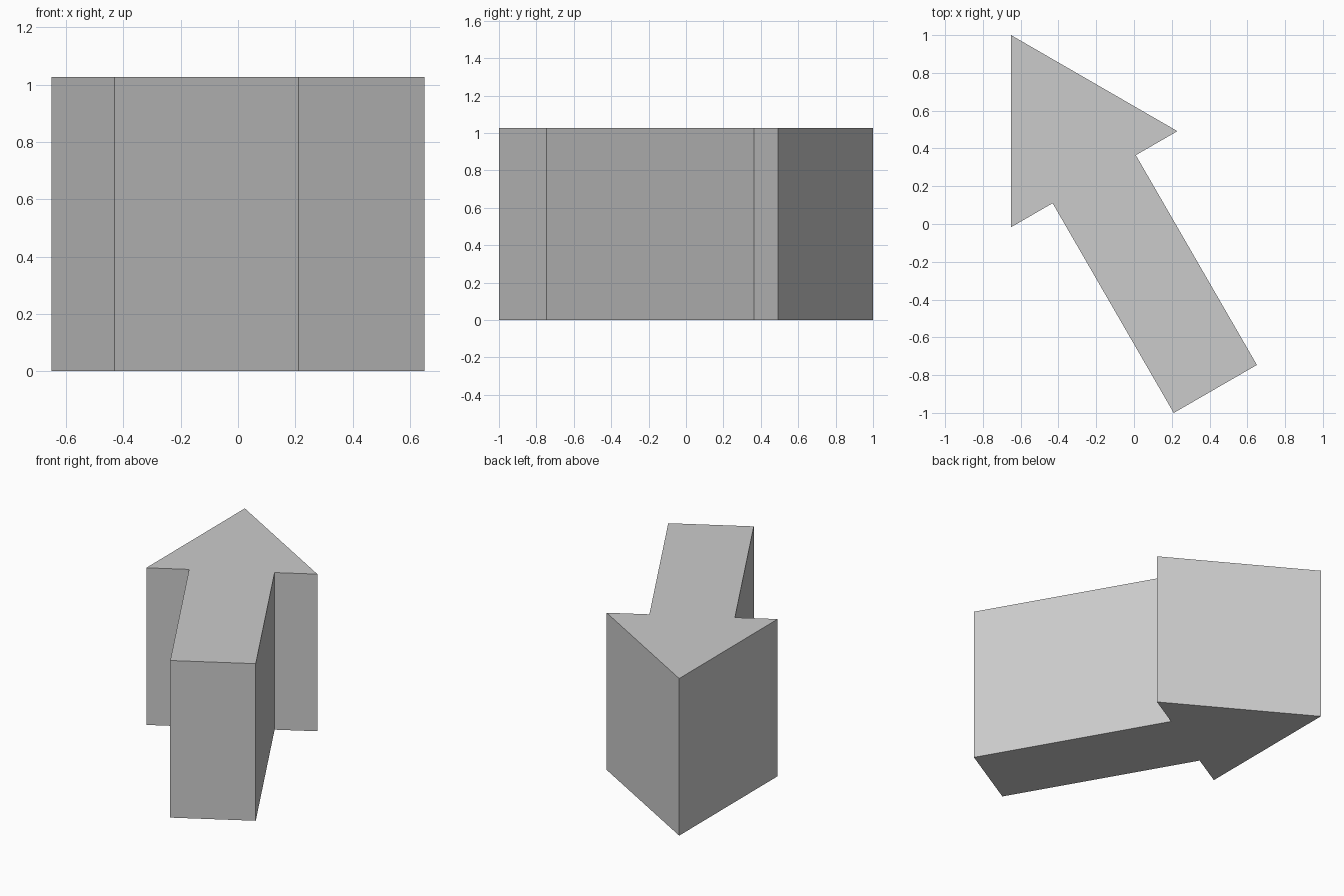
import bpy
import bmesh
from mathutils import Matrix, Vector
from math import radians, sqrt

if "Cube" in bpy.data.objects:
    bpy.data.objects.remove(bpy.data.objects["Cube"])

HEAD_W = 1.017                     # side of the equilateral head
HEAD_L = HEAD_W * sqrt(3) / 2
SHAFT_HALF = HEAD_W / 4
LENGTH = 2.163
HEIGHT = 1.027
TIP = Vector((-0.651, 1.0, 0))

# Half outline of an arrow pointing along +y with its tip at the origin
half = [(SHAFT_HALF, -LENGTH), (SHAFT_HALF, -HEAD_L), (HEAD_W / 2, -HEAD_L)]
outline = half + [(0, 0)] + [(-x, y) for x, y in reversed(half)]

# Extrude the outline into a solid block, then turn it to its heading
bm = bmesh.new()
base = bm.faces.new([bm.verts.new((x, y, 0)) for x, y in outline])
top = bmesh.ops.extrude_face_region(bm, geom=[base], use_keep_orig=True)
top_verts = [g for g in top["geom"] if isinstance(g, bmesh.types.BMVert)]
bmesh.ops.translate(bm, verts=top_verts, vec=(0, 0, HEIGHT))
bm.transform(Matrix.Translation(TIP) @ Matrix.Rotation(radians(30), 4, 'Z'))
bmesh.ops.recalc_face_normals(bm, faces=bm.faces)

mesh = bpy.data.meshes.new("arrow_block")
bm.to_mesh(mesh)
bm.free()
bpy.context.collection.objects.link(bpy.data.objects.new("arrow_block", mesh))
